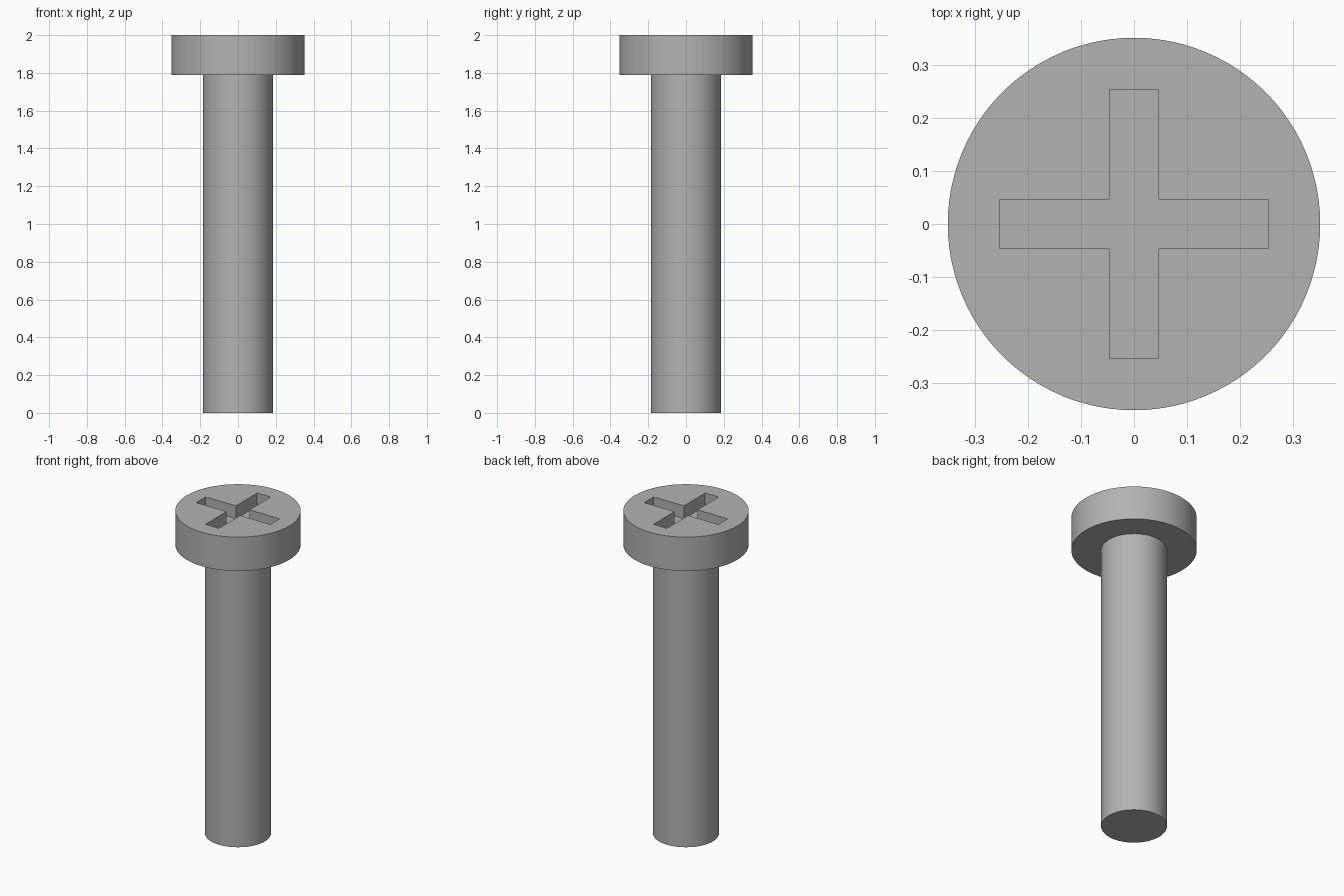
import bpy
import bmesh
import math

cube = bpy.data.objects.get("Cube")
if cube:
    bpy.data.objects.remove(cube, do_unlink=True)

HEAD_RADIUS, SHAFT_RADIUS = 0.352, 0.185
HEAD_BOTTOM, TOP = 1.79, 2.0
ARM, HALF_WIDTH, DEPTH = 0.254, 0.046, 0.08

steel = bpy.data.materials.new("grey_steel")
steel.use_nodes = True
grey = (0.45, 0.45, 0.45, 1)
steel.diffuse_color = grey
steel.node_tree.nodes["Principled BSDF"].inputs["Base Color"].default_value = grey


def cylinder(name, radius, bottom, top):
    bpy.ops.mesh.primitive_cylinder_add(
        vertices=96, radius=radius, depth=top - bottom,
        location=(0, 0, (bottom + top) / 2))
    obj = bpy.context.object
    obj.name = name
    obj.data.materials.append(steel)
    return obj


# Plain shaft and wide flat head
shaft = cylinder("shaft", SHAFT_RADIUS, 0, HEAD_BOTTOM)
head = cylinder("head", HEAD_RADIUS, HEAD_BOTTOM, TOP)

# Cross-shaped cutter: one arm outline turned four times, then extruded
bm = bmesh.new()
outline = []
for turn in range(4):
    c, s = round(math.cos(turn * math.pi / 2)), round(math.sin(turn * math.pi / 2))
    for x, y in ((ARM, -HALF_WIDTH), (ARM, HALF_WIDTH), (HALF_WIDTH, HALF_WIDTH)):
        outline.append(bm.verts.new((x * c - y * s, x * s + y * c, TOP - DEPTH)))
floor = bm.faces.new(outline)
extruded = bmesh.ops.extrude_face_region(bm, geom=[floor], use_keep_orig=True)
lifted = [v for v in extruded["geom"] if isinstance(v, bmesh.types.BMVert)]
bmesh.ops.translate(bm, verts=lifted, vec=(0, 0, DEPTH + 0.1))
bmesh.ops.recalc_face_normals(bm, faces=bm.faces)
mesh = bpy.data.meshes.new("cross_slot_cutter")
bm.to_mesh(mesh)
bm.free()
mesh.materials.append(steel)
cutter = bpy.data.objects.new("cross_slot_cutter", mesh)
bpy.context.collection.objects.link(cutter)

# Cut the driver slot into the head
cut = head.modifiers.new("cross_slot", "BOOLEAN")
cut.operation = "DIFFERENCE"
cut.solver = "EXACT"
cut.object = cutter
bpy.ops.object.select_all(action="DESELECT")
head.select_set(True)
bpy.context.view_layer.objects.active = head
bpy.ops.object.modifier_apply(modifier=cut.name)
bpy.data.objects.remove(cutter, do_unlink=True)

# Round sides, sharp rims
shaft.select_set(True)
bpy.ops.object.shade_smooth_by_angle(angle=math.radians(30))
